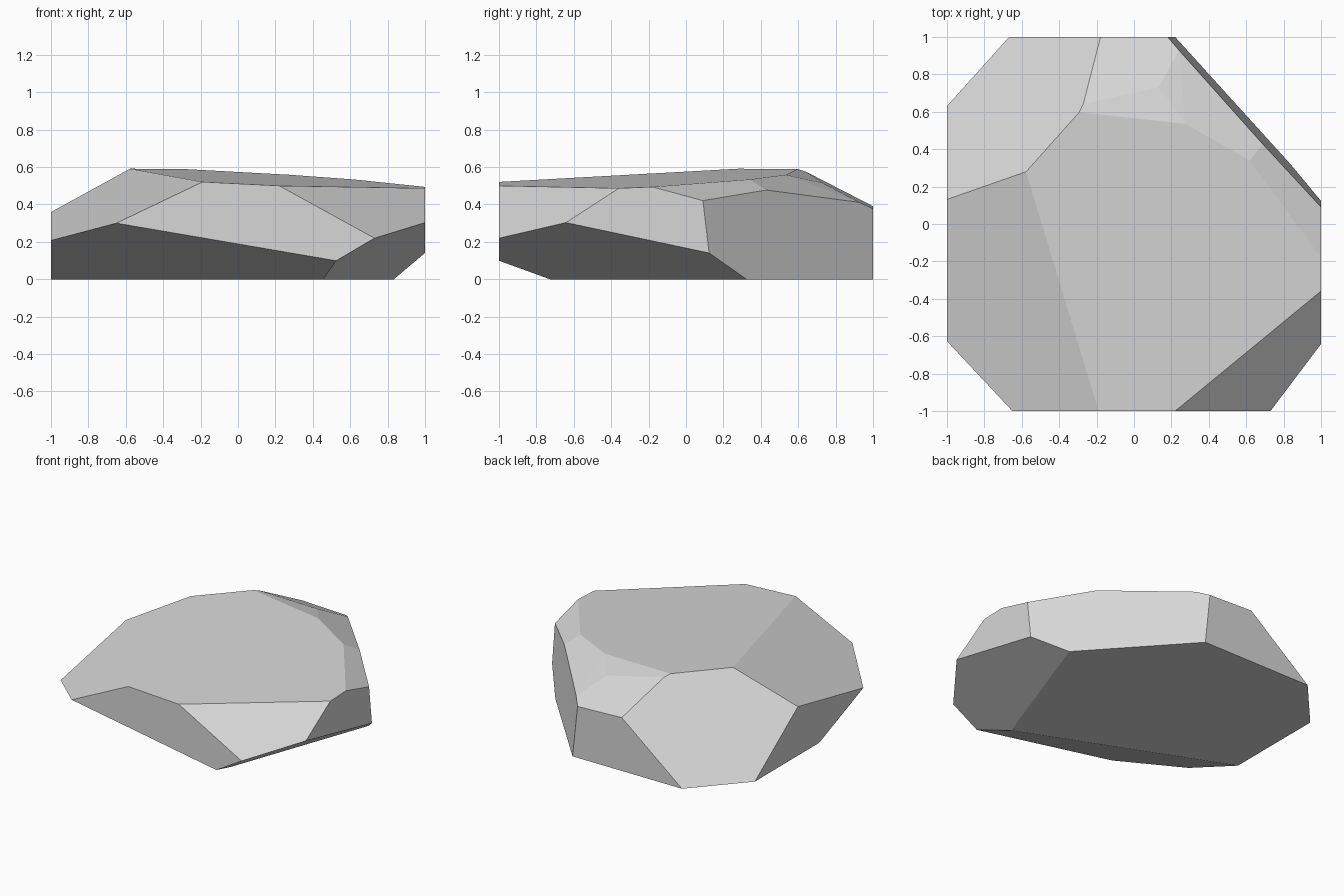
import bpy
import bmesh
from mathutils import Matrix, Vector

default = bpy.data.objects.get("Cube")
if default:
    bpy.data.objects.remove(default, do_unlink=True)

# Single stone colour
stone = bpy.data.materials.new("stone_grey")
stone.use_nodes = True
grey = (0.68, 0.68, 0.68, 1)
stone.diffuse_color = grey
stone.node_tree.nodes["Principled BSDF"].inputs["Base Color"].default_value = grey


def chop(bm, point, normal):
    """Slice away everything beyond a plane and cap the opening."""
    geom = bm.verts[:] + bm.edges[:] + bm.faces[:]
    cut = bmesh.ops.bisect_plane(bm, geom=geom, dist=1e-5, plane_co=point,
                                 plane_no=normal, clear_outer=True)
    rim = [e for e in cut["geom_cut"]
           if isinstance(e, bmesh.types.BMEdge) and e.is_boundary]
    if rim:
        bmesh.ops.edgeloop_fill(bm, edges=rim)


# Each slope is (rise along x, rise along y, height at the centre)
upper_slopes = {
    "broad top": (-0.05, 0.04, 0.551),
    "left shoulder": (0.478, 0.2, 0.811),
    "back left slope": (0.8, -0.72, 1.254),
    "front right slope": (-0.55, 0.648, 1.269),
    "right shoulder": (-0.475, -0.272, 0.92),
    "back right shoulder": (-0.302, -0.402, 0.857),
    "back right chip": (-0.231, -0.397, 0.835),
    "back ridge": (-0.086, -0.289, 0.737),
    "back slope": (-0.038, -0.504, 0.888),
}
under_slopes = {
    "front undercut": (-0.171, -0.408, -0.219),
    "right undercut": (0.589, -0.212, -0.422),
}

# Block that the rock is chipped from
bm = bmesh.new()
bmesh.ops.create_cube(bm, size=1, matrix=Matrix.Translation((0, 0, 0.5))
                      @ Matrix.Diagonal((2, 2, 1, 1)))

for slopes, side in ((upper_slopes, 1), (under_slopes, -1)):
    for a, b, c in slopes.values():
        chop(bm, Vector((0, 0, c)), Vector((-a, -b, 1)) * side)

# Steep back right wall
chop(bm, Vector((0.22, 1, 0)), Vector((1, 0.907, 0.107)))

bmesh.ops.remove_doubles(bm, verts=bm.verts[:], dist=0.001)
bmesh.ops.recalc_face_normals(bm, faces=bm.faces[:])

mesh = bpy.data.meshes.new("rock")
bm.to_mesh(mesh)
bm.free()
mesh.materials.append(stone)
rock = bpy.data.objects.new("rock", mesh)
bpy.context.collection.objects.link(rock)
